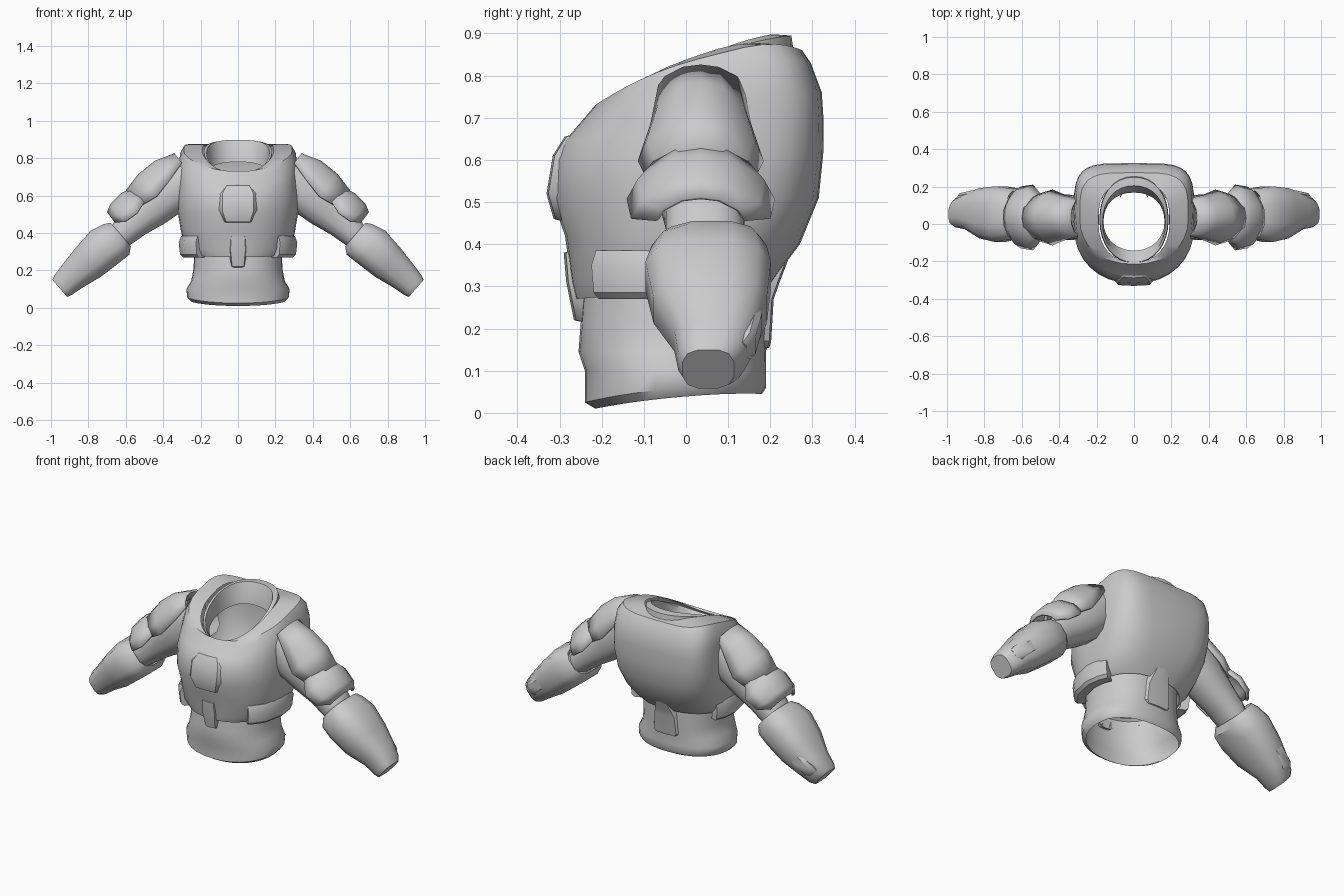
import bpy, math
from mathutils import Vector

if "Cube" in bpy.data.objects:
    bpy.data.objects.remove(bpy.data.objects["Cube"])

grey = bpy.data.materials.new("armour grey")
grey.diffuse_color = (0.6, 0.6, 0.6, 1)
grey.use_nodes = True
grey.node_tree.nodes["Principled BSDF"].inputs["Base Color"].default_value = grey.diffuse_color


def build(name, rows, closed=True, cap=(), mirror=False, thick=0.0, angle=40):
    """Skin a list of equally long point rows."""
    n = len(rows[0])
    verts = [p for r in rows for p in r]
    faces = []
    for i in range(len(rows) - 1):
        for j in range(n if closed else n - 1):
            k = (j + 1) % n
            faces.append((i * n + j, i * n + k, (i + 1) * n + k, (i + 1) * n + j))
    if 0 in cap:
        faces.append(tuple(reversed(range(n))))
    if 1 in cap:
        faces.append(tuple(range((len(rows) - 1) * n, len(rows) * n)))
    me = bpy.data.meshes.new(name)
    me.from_pydata(verts, [], faces)
    me.materials.append(grey)
    ob = bpy.data.objects.new(name, me)
    bpy.context.collection.objects.link(ob)
    bpy.ops.object.select_all(action='DESELECT')
    ob.select_set(True)
    bpy.context.view_layer.objects.active = ob
    bpy.ops.object.shade_smooth_by_angle(angle=math.radians(angle))
    if thick:
        m = ob.modifiers.new("thickness", 'SOLIDIFY')
        m.thickness, m.offset = thick, -1
    if mirror:
        ob.modifiers.new("mirror", 'MIRROR').use_clip = False
    return ob


def spow(v, e):
    return math.copysign(abs(v) ** e, v)


# ---------- torso ----------
def torso_ring(zf, zb, rx, yf, yb, bump=0.0, ef=2.2, eb=3.0, n=32):
    """Body section: round front, squarer back, tilted from zf to zb."""
    pts, yc = [], (yf + yb) / 2
    for i in range(n):
        a = 2 * math.pi * i / n
        c, s = math.cos(a), math.sin(a)
        e = 2 / (eb if s > 0 else ef)
        x = rx * spow(c, e)
        y = yc + (yb - yf) / 2 * spow(s, e)
        z = zf + (zb - zf) * (y - yf) / (yb - yf) + bump * c * c
        pts.append((x, y, z))
    return pts


waist = [(.01, .045, .255, -.215, .18, .01), (.025, .06, .272, -.24, .19, .015), (.10, .10, .276, -.24, .19),
         (.145, .145, .25, -.255, .19), (.21, .21, .237, -.25, .195), (.34, .34, .235, -.24, .195)]
build("waist_guard", [torso_ring(*r, eb=2.4) for r in waist])

chest = [(.30, .34, .23, -.23, .19), (.27, .31, .25, -.262, .205), (.31, .34, .285, -.272, .225),
         (.42, .40, .305, -.287, .27), (.51, .51, .322, -.318, .315), (.60, .62, .325, -.312, .326),
         (.645, .70, .322, -.29, .326), (.66, .76, .32, -.275, .322, .01), (.71, .83, .312, -.232, .296, .03),
         (.73, .86, .29, -.215, .275, .045), (.72, .87, .19, -.205, .215, .045)]
backs = [2.4, 2.4, 2.6, 3, 3.6, 4.2, 4.5, 4.5, 4.5, 4, 3]
build("chest_armour", [torso_ring(*r, eb=b) for r, b in zip(chest, backs)])

# raised collar folding inwards to the neck hole
collar = [(.69, .86, .185, -.21, .255, .01), (.712, .895, .182, -.205, .25, .03), (.70, .898, .168, -.19, .205, .03),
          (.685, .84, .165, -.17, .18, .01), (.66, .78, .163, -.142, .168)]
build("neck_collar", [torso_ring(*r, ef=2.1, eb=2.2) for r in collar])


# ---------- raised plates on the body ----------
def plate(name, rows, depth):
    """Rows are (z, half width, y); the edges slope back by depth."""
    first, last = rows[0], rows[-1]
    rows = ([(first[0] + .008, first[1], first[2] + depth)] + rows +
            [(last[0] - .008, last[1], last[2] + depth)])
    build(name, [[(-w, y + depth, z), (-w * .8, y + depth * .15, z), (0, y, z),
                  (w * .8, y + depth * .15, z), (w, y + depth, z)] for z, w, y in rows],
          closed=False, angle=40)


plate("chest_plate", [(.655, .075, -.288), (.61, .105, -.316), (.52, .105, -.331), (.46, .08, -.314)], .03)
plate("belly_plate", [(.38, .045, -.29), (.31, .05, -.284), (.22, .038, -.266)], .035)
plate("spine_plate", [(.37, .04, .245), (.31, .065, .222), (.27, .08, .208), (.17, .09, .202), (.155, .075, .198)], -.03)


# side pouches wrapped around the waist
def pouch_ring(z, g):
    pts = []
    for a in (-48, -42, -25, 0, 15, 28):
        c, s = math.cos(math.radians(a)), math.sin(math.radians(a))
        pts.append(((.295 + g) * spow(c, .85), -.02 + (.245 + g) * spow(s, .9), z))
    return pts + [(p[0] * .85, p[1] * .85, z) for p in reversed(pts)]


build("side_pouch", [pouch_ring(.27, .0), pouch_ring(.285, .015), pouch_ring(.35, .022), pouch_ring(.385, .008)],
      cap=(0, 1), mirror=True, angle=30)


# ---------- arms ----------
def frame(o, d):
    """Map (t along arm, y, u outwards) to model space."""
    o, d = Vector(o), Vector(d).normalized()
    up = Vector((-d.z, 0, d.x))
    return lambda t, y, u: o + d * t + up * u + Vector((0, y, 0))


upper = frame((.28, 0, .66), (.78, 0, -.63))
fore = frame((.63, 0, .38), (.76, 0, -.65))


def limb(name, f, rows, e, n=12, cap=(1,)):
    """Rows are (t, u low, u high, y low, y high)."""
    rings = []
    for t, u0, u1, y0, y1 in rows:
        ring = []
        for i in range(n):
            a = 2 * math.pi * (i + .5) / n
            ring.append(f(t, (y0 + y1) / 2 + (y1 - y0) / 2 * spow(math.cos(a), 2 / e),
                          (u0 + u1) / 2 + (u1 - u0) / 2 * spow(math.sin(a), 2 / e)))
        rings.append(ring)
    build(name, rows=rings, cap=cap, mirror=True)


limb("upper_arm", upper, [(-.04, -.10, .13, -.08, .15), (.10, -.105, .14, -.09, .16), (.22, -.095, .12, -.07, .15),
                          (.34, -.075, .10, -.05, .14), (.41, -.07, .09, -.05, .14), (.50, -.06, .06, -.04, .13)], 2.4)
limb("forearm", fore, [(.03, -.07, .07, -.04, .15), (-.01, -.078, .092, -.06, .18), (.025, -.108, .112, -.085, .195),
                       (.10, -.105, .13, -.10, .205), (.22, -.098, .112, -.08, .195),
                       (.33, -.078, .09, -.03, .165), (.40, -.07, .074, -.02, .14), (.425, -.062, .062, -.01, .115)],
     2.8, cap=(0, 1))
# small guard on the back of the wrist
limb("wrist_guard", fore, [(.24, -.02, .05, .11, .18), (.27, -.03, .06, .10, .182), (.36, -.025, .06, .09, .166),
                           (.385, -.01, .05, .09, .145)], 4, n=8, cap=(0, 1))


# overlapping shoulder pads, arched over the arm
def pad(name, rows):
    """Rows are (t, half width, crown height, edge height)."""
    prof = [(-1, 0), (-.85, .45), (-.42, .9), (0, 1), (.42, .9), (.85, .45), (1, 0)]
    build(name, [[upper(t, .035 + w * a, base + (top - base) * b) for a, b in prof] for t, w, top, base in rows],
          closed=False, mirror=True, thick=.012, angle=35)


pad("upper_shoulder_pad", [(-.055, .09, .155, .10), (.05, .108, .19, .07), (.16, .138, .19, .045),
                           (.265, .11, .165, .06)])
pad("lower_shoulder_pad", [(.21, .10, .15, .07), (.30, .165, .168, .04), (.375, .155, .16, .045),
                           (.415, .10, .138, .075)])
